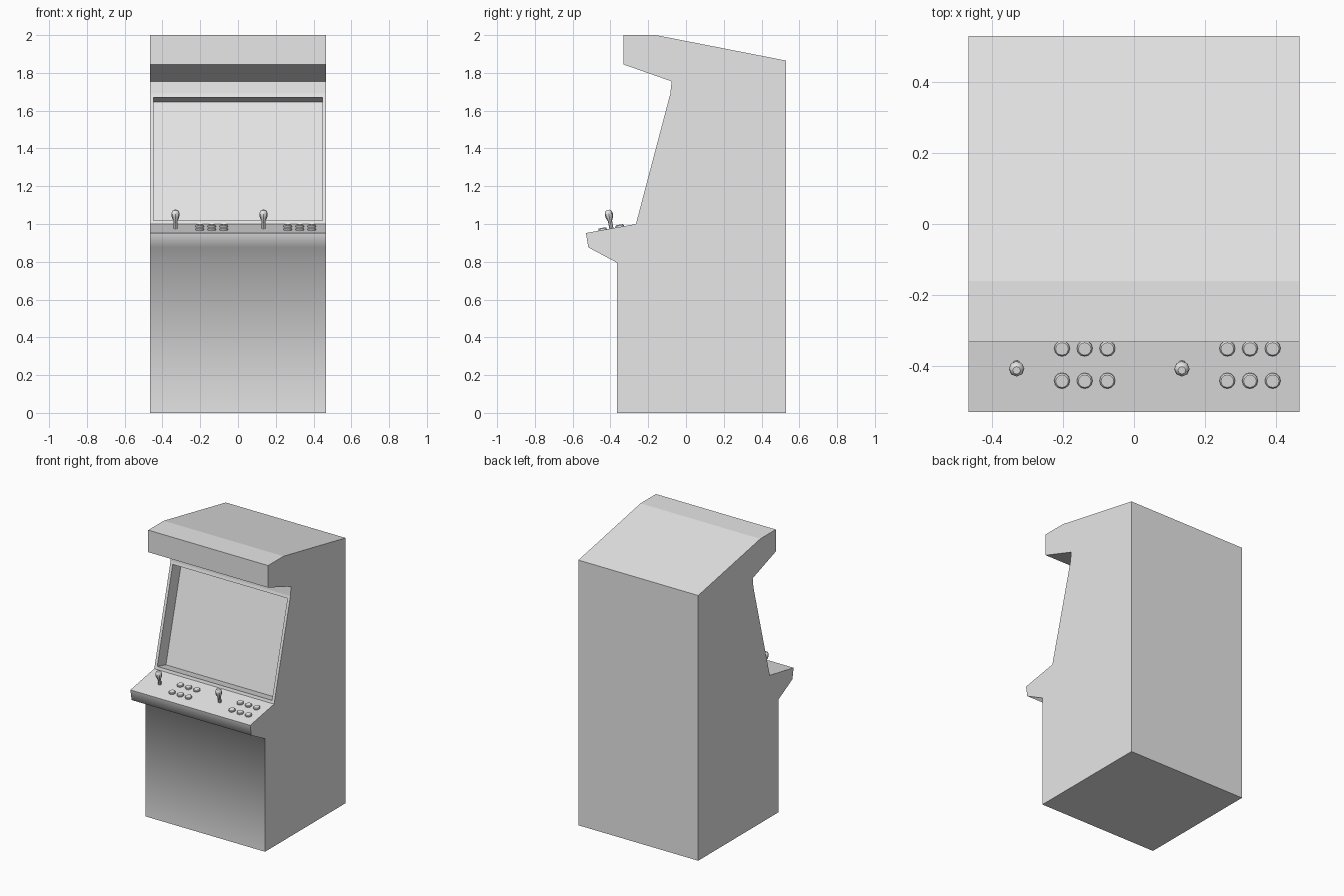
import bpy
import bmesh
from math import cos, sin, pi, atan2
from mathutils import Matrix, Vector

cube = bpy.data.objects.get("Cube")
if cube:
    bpy.data.objects.remove(cube, do_unlink=True)

grey = bpy.data.materials.new("light_grey")
grey.use_nodes = True
GREY = (0.8, 0.8, 0.8, 1)
grey.diffuse_color = GREY
grey.node_tree.nodes["Principled BSDF"].inputs["Base Color"].default_value = GREY

HALF = 0.466
PANEL_FRONT, PANEL_BACK = Vector((0, -0.53, 0.952)), Vector((0, -0.265, 1.0))
PANEL_TILT = atan2(PANEL_BACK.z - PANEL_FRONT.z, PANEL_BACK.y - PANEL_FRONT.y)


def finish(bm, name):
    bmesh.ops.recalc_face_normals(bm, faces=bm.faces)
    mesh = bpy.data.meshes.new(name)
    bm.to_mesh(mesh)
    bm.free()
    mesh.materials.append(grey)
    obj = bpy.data.objects.new(name, mesh)
    bpy.context.collection.objects.link(obj)
    return obj


# Cabinet: side outline (y, z) extruded across the width
outline = [(-0.53, 0.952), (-0.517, 0.876), (-0.365, 0.795), (-0.365, 0),
           (0.53, 0), (0.53, 1.865), (-0.16, 2), (-0.332, 2), (-0.332, 1.845),
           (-0.076, 1.755), (-0.083, 1.69), (-0.265, 1.0)]
SMOOTH_FACES = 3     # control panel lip running down into the front
SCREEN_FACE = 10     # sloped face above the control panel

bm = bmesh.new()
right = [bm.verts.new((-HALF, y, z)) for y, z in outline]
left = [bm.verts.new((HALF, y, z)) for y, z in outline]
bm.faces.new(right)
bm.faces.new(left[::-1])
strips = []
for i in range(len(outline)):
    j = (i + 1) % len(outline)
    strips.append(bm.faces.new((right[i], left[i], left[j], right[j])))
for face in strips[:SMOOTH_FACES]:
    face.smooth = True
bmesh.ops.recalc_face_normals(bm, faces=bm.faces)

# Recessed screen
screen = strips[SCREEN_FACE]
bmesh.ops.inset_individual(bm, faces=[screen], thickness=0.028)
inward = -screen.normal * 0.1
well = bmesh.ops.extrude_discrete_faces(bm, faces=[screen])["faces"][0]
bmesh.ops.translate(bm, verts=well.verts, vec=inward)
finish(bm, "cabinet")


# Controls: lathed shapes standing square on the sloped panel
def lathe(name, profile, x, y, sides):
    bm = bmesh.new()
    rings = [[bm.verts.new((r * cos(2 * pi * k / sides), r * sin(2 * pi * k / sides), h))
              for k in range(sides)] for r, h in profile]
    for low, high in zip(rings, rings[1:]):
        for k in range(sides):
            n = (k + 1) % sides
            bm.faces.new((low[k], low[n], high[n], high[k]))
    bm.faces.new(rings[0][::-1])
    bm.faces.new(rings[-1])
    for face in bm.faces:
        face.smooth = True
    t = (y - PANEL_FRONT.y) / (PANEL_BACK.y - PANEL_FRONT.y)
    spot = PANEL_FRONT.lerp(PANEL_BACK, t) + Vector((x, 0, 0))
    bm.transform(Matrix.Translation(spot) @ Matrix.Rotation(PANEL_TILT, 4, "X"))
    obj = finish(bm, name)
    bpy.context.view_layer.objects.active = obj
    obj.select_set(True)
    bpy.ops.object.shade_smooth_by_angle(angle=0.7)
    obj.select_set(False)


STICK = [(0.011, -0.01), (0.011, 0.04), (0.019, 0.058), (0.022, 0.075),
         (0.019, 0.091), (0.011, 0.099)]
BUTTON = [(0.022, -0.01), (0.022, 0.008), (0.018, 0.012)]

bpy.ops.object.select_all(action="DESELECT")
for player, x in (("right", -0.331), ("left", 0.135)):
    lathe(player + "_joystick", STICK, x, -0.395, 8)
    for row, y in (("front", -0.441), ("back", -0.35)):
        for col in range(3):
            lathe(f"{player}_{row}_button_{col + 1}", BUTTON,
                  x + 0.128 + col * 0.064, y, 12)
